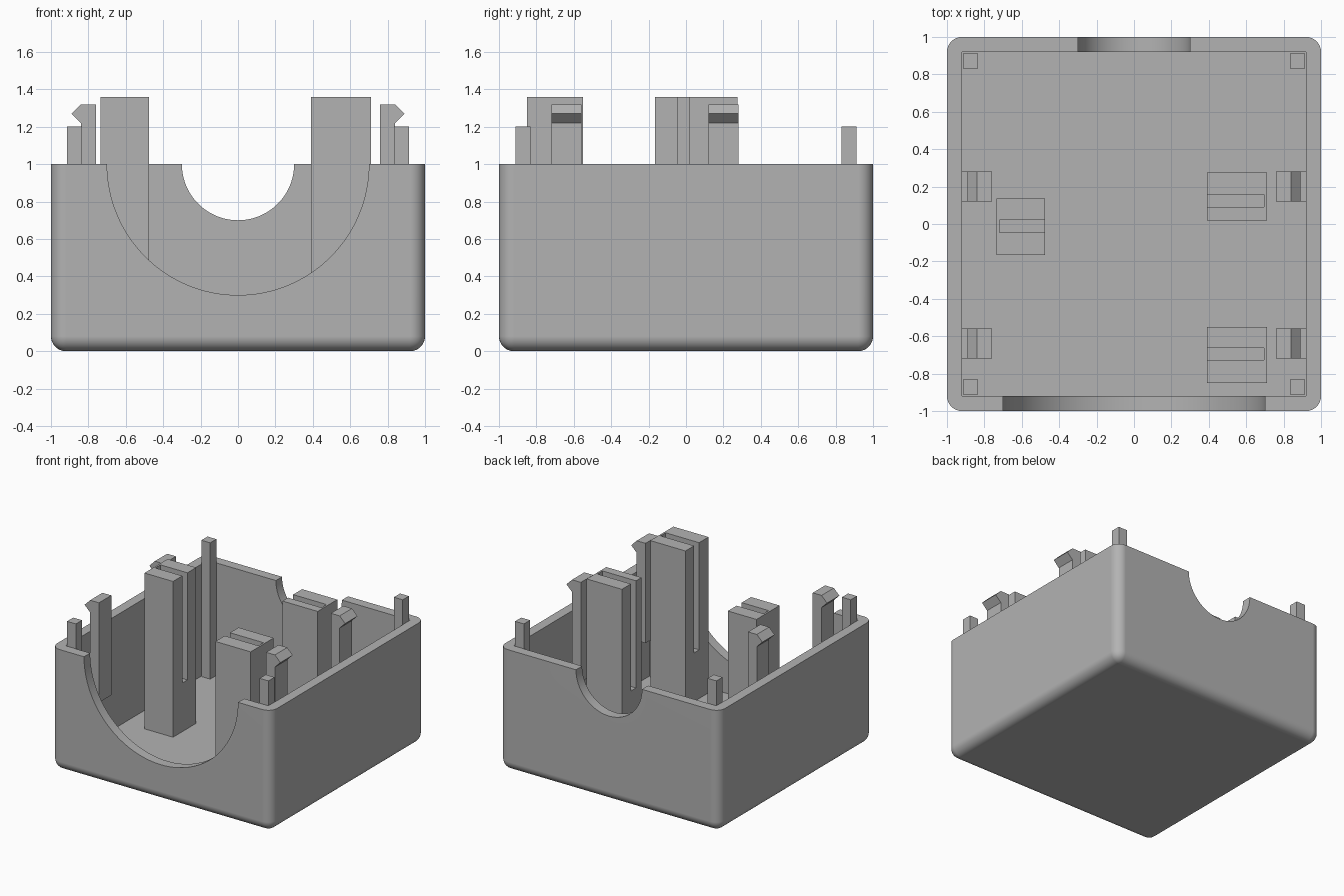
import bpy, bmesh, math
from mathutils import Matrix, Vector

old = bpy.data.objects.get("Cube")
if old:
    bpy.data.objects.remove(old, do_unlink=True)

# One plain grey plastic
GREY = (0.45, 0.45, 0.45, 1)
plastic = bpy.data.materials.new("grey plastic")
plastic.use_nodes = True
plastic.diffuse_color = GREY
plastic.node_tree.nodes["Principled BSDF"].inputs["Base Color"].default_value = GREY

WALL = 0.08
INNER = 1 - WALL
FLOOR = 0.08


def finish(name, bm):
    bmesh.ops.recalc_face_normals(bm, faces=bm.faces[:])
    mesh = bpy.data.meshes.new(name)
    bm.to_mesh(mesh)
    bm.free()
    mesh.materials.append(plastic)
    obj = bpy.data.objects.new(name, mesh)
    bpy.context.collection.objects.link(obj)
    return obj


def box_mesh(lo, hi):
    bm = bmesh.new()
    lo, hi = Vector(lo), Vector(hi)
    bmesh.ops.create_cube(bm, size=1, matrix=Matrix.Translation((lo + hi) / 2)
                          @ Matrix.Diagonal((*(hi - lo), 1)))
    return bm


def box(name, lo, hi):
    return finish(name, box_mesh(lo, hi))


def select_only(obj):
    bpy.ops.object.select_all(action='DESELECT')
    obj.select_set(True)
    bpy.context.view_layer.objects.active = obj


def cut(obj, cutter):
    cutter.hide_render = True
    mod = obj.modifiers.new("cut", 'BOOLEAN')
    mod.operation = 'DIFFERENCE'
    mod.solver = 'EXACT'
    mod.object = cutter
    select_only(obj)
    bpy.ops.object.modifier_apply(modifier=mod.name)
    bpy.data.objects.remove(cutter, do_unlink=True)


def round_cutter(radius, y):
    bm = bmesh.new()
    bmesh.ops.create_cone(bm, cap_ends=True, segments=128, radius1=radius,
                          radius2=radius, depth=0.2,
                          matrix=Matrix.Translation((0, y, 1))
                          @ Matrix.Rotation(math.pi / 2, 4, 'X'))
    return finish("round_cutter", bm)


# Tray: rounded outside, square cavity, a round notch in front and back walls
bm = box_mesh((-1, -1, 0), (1, 1, 1))
edges = [e for e in bm.edges if min(v.co.z for v in e.verts) < 0.5]
bmesh.ops.bevel(bm, geom=edges, offset=WALL, segments=8, profile=0.5,
                affect='EDGES', clamp_overlap=True)
tray = finish("tray", bm)
cut(tray, box("cavity_cutter", (-INNER, -INNER, FLOOR), (INNER, INNER, 1.5)))
cut(tray, round_cutter(0.7, -1))
cut(tray, round_cutter(0.3, 1))
select_only(tray)
bpy.ops.object.shade_smooth_by_angle(angle=math.radians(30))
weighted = tray.modifiers.new("even shading", 'WEIGHTED_NORMAL')
weighted.keep_sharp = True

# Corner pins
for side, sx in (("left", 1), ("right", -1)):
    for end, sy in (("front", -1), ("back", 1)):
        cx, cy = sx * 0.875, sy * 0.872
        box(f"{end}_{side}_pin", (cx - 0.04, cy - 0.04, FLOOR - 0.01),
            (cx + 0.04, cy + 0.04, 1.2))

# Snap clips: a foot on the side wall, an upright stem and an outward hook
CLIP = [(0.76, 0.5), (0.93, 0.5), (0.93, 0.58), (0.84, 0.58), (0.84, 1.22),
        (0.89, 1.27), (0.84, 1.32), (0.76, 1.32)]
for side, sx in (("left", 1), ("right", -1)):
    for end, y in (("front", -0.64), ("back", 0.2)):
        bm = bmesh.new()
        face = bm.faces.new([bm.verts.new((sx * x, y - 0.08, z)) for x, z in CLIP])
        out = bmesh.ops.extrude_face_region(bm, geom=[face])
        bmesh.ops.translate(bm, vec=(0, 0.16, 0),
                            verts=[v for v in out["geom"]
                                   if isinstance(v, bmesh.types.BMVert)])
        finish(f"{end}_{side}_clip", bm)

# Tall slotted pillars, each slot open toward the middle of the tray
PILLARS = [("right_pillar", -0.735, -0.475, -0.165, 0.135, -0.72, -0.4, -0.012),
           ("front_left_pillar", 0.39, 0.71, -0.85, -0.55, 0.3, 0.695, -0.695),
           ("back_left_pillar", 0.39, 0.71, 0.02, 0.275, 0.3, 0.695, 0.125)]
for name, x0, x1, y0, y1, slot0, slot1, slot_y in PILLARS:
    pillar = box(name, (x0, y0, FLOOR - 0.01), (x1, y1, 1.36))
    cut(pillar, box("slot_cutter", (slot0, slot_y - 0.033, 0.48),
                    (slot1, slot_y + 0.033, 1.5)))
